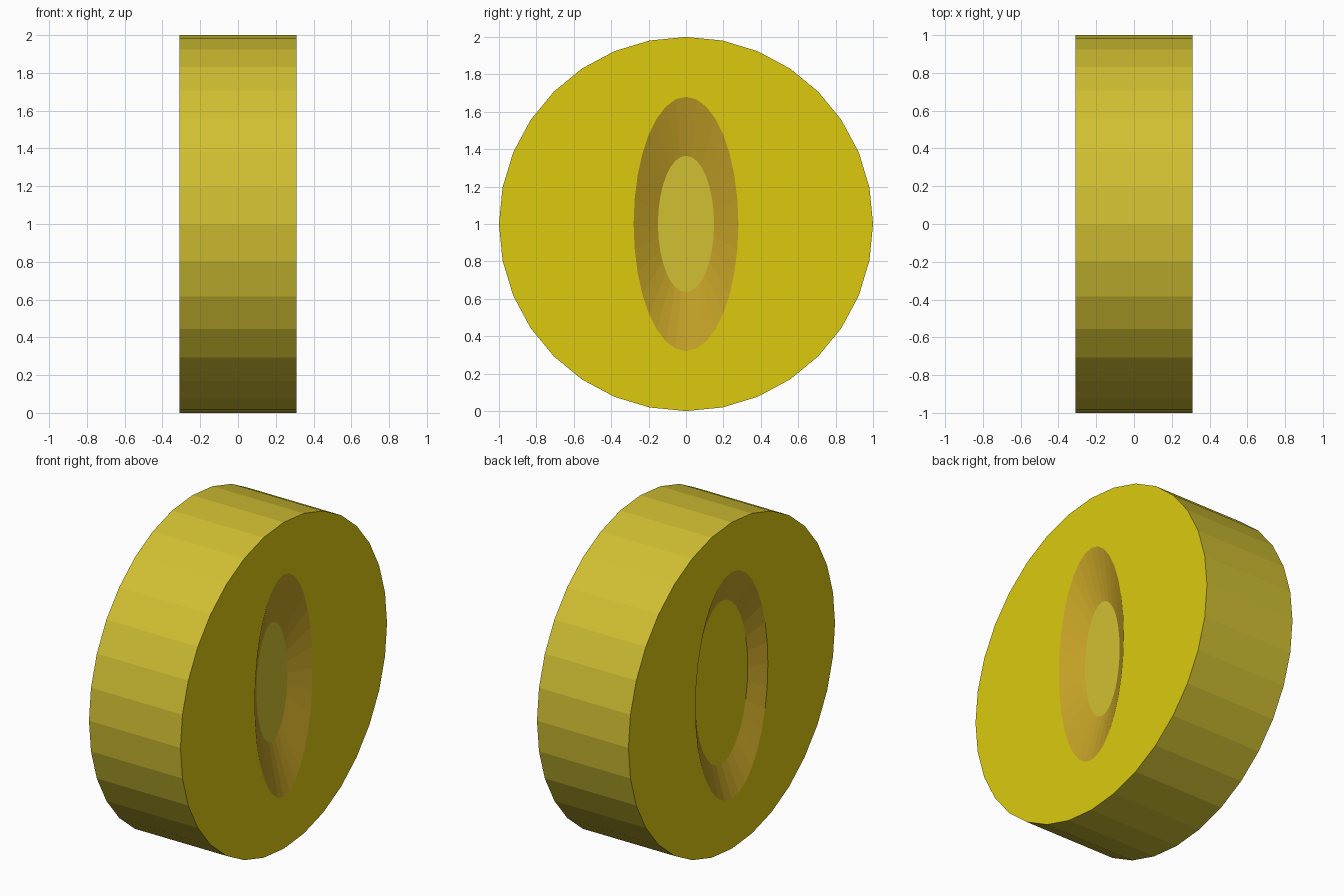
import bpy, bmesh, math

if "Cube" in bpy.data.objects:
    bpy.data.objects.remove(bpy.data.objects["Cube"])

SEG = 32
HALF = 0.31      # half thickness of the disc along x
ZC = 1.0         # height of the disc centre


def srgb(r, g, b):
    def lin(c):
        c /= 255
        return c / 12.92 if c <= 0.04045 else ((c + 0.055) / 1.055) ** 2.4
    return (lin(r), lin(g), lin(b), 1)


def material(name, rgb):
    m = bpy.data.materials.new(name)
    m.diffuse_color = srgb(*rgb)
    m.use_nodes = True
    m.node_tree.nodes["Principled BSDF"].inputs["Base Color"].default_value = m.diffuse_color
    return m


rim_mat = material("soft_yellow", (209, 192, 50))
face_mat = material("bright_yellow", (220, 202, 15))
wall_mat = material("ochre_brown", (195, 160, 38))

mesh = bpy.data.meshes.new("recessed_disc")
disc = bpy.data.objects.new("recessed_disc", mesh)
bpy.context.collection.objects.link(disc)
for m in (rim_mat, face_mat, wall_mat):
    mesh.materials.append(m)
bm = bmesh.new()


def ring(x, ry, rz):
    return [bm.verts.new((x, ry * math.sin(2 * math.pi * i / SEG),
                          ZC + rz * math.cos(2 * math.pi * i / SEG)))
            for i in range(SEG)]


def bridge(a, b, mat):
    for i in range(SEG):
        j = (i + 1) % SEG
        bm.faces.new((a[i], a[j], b[j], b[i])).material_index = mat


def side(sign, opening, floor, depth, floor_mat):
    """Flat face with a sloping oval recess; returns the outer ring."""
    outer = ring(sign * HALF, 1, 1)
    lip = ring(sign * HALF, *opening)
    base = ring(sign * (HALF - depth), *floor)
    bridge(outer, lip, 1)
    bridge(lip, base, 2)
    bm.faces.new(base).material_index = floor_mat
    return outer


# Right side has the narrower recess, left side the wider one
right = side(1, (0.28, 0.68), (0.15, 0.365), 0.08, 0)
left = side(-1, (0.35, 0.695), (0.255, 0.50), 0.07, 1)

# Outer band
bridge(right, left, 0)

bmesh.ops.recalc_face_normals(bm, faces=bm.faces)
bm.to_mesh(mesh)
bm.free()
